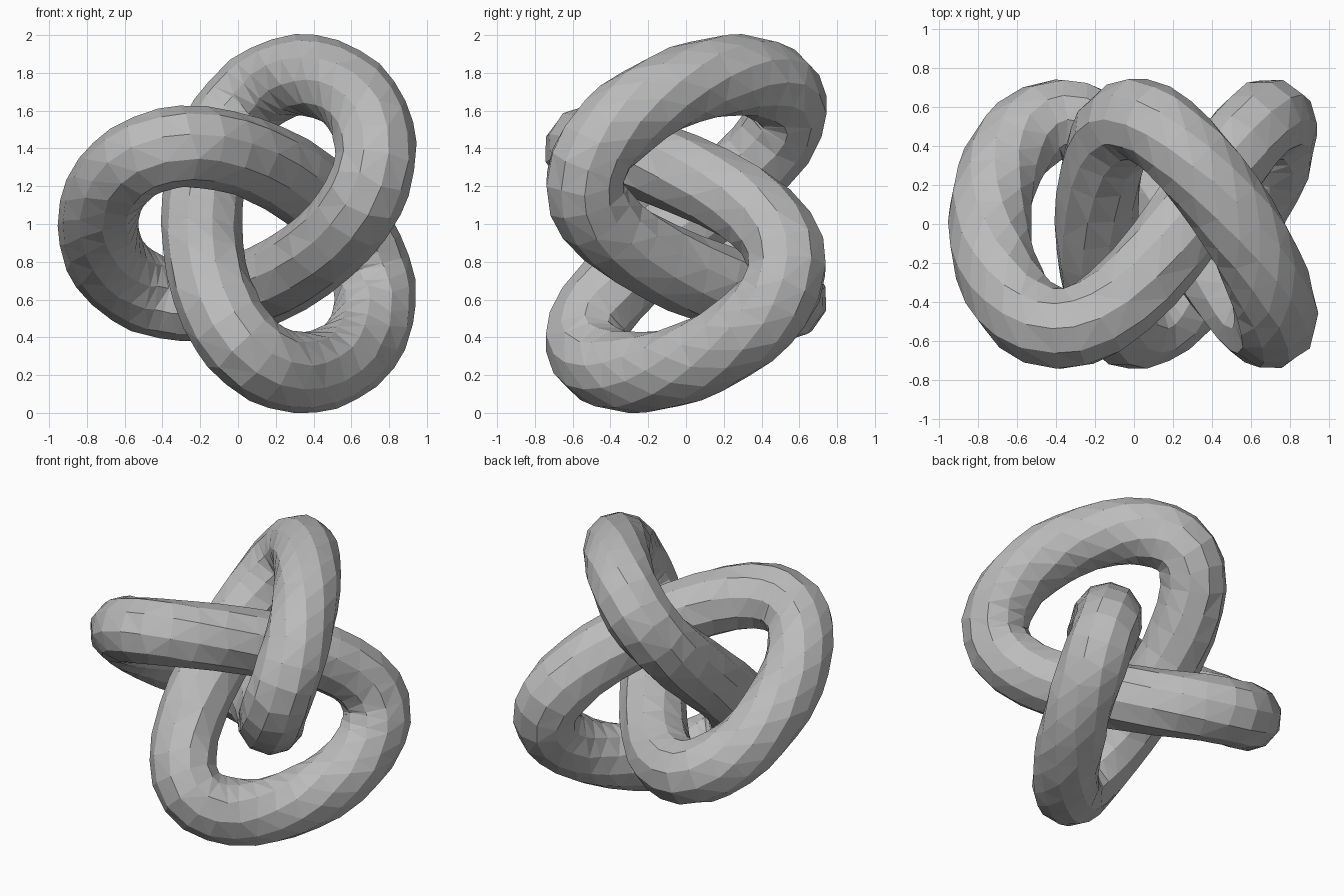
import bpy, bmesh, math, random
from mathutils import Vector

if "Cube" in bpy.data.objects:
    bpy.data.objects.remove(bpy.data.objects["Cube"])
random.seed(4)

SEGMENTS, SIDES, RADIUS = 78, 10, 0.215
LOOP, LOBE, SHOULDER = 0.275, 0.59, 0.013
DEPTH, ROUNDING = 0.53, 0.08
CENTRE = Vector((0.11, 0, 1))


def knot(t):
    """Centre line of a three-lobed knot with broad, rounded lobes."""
    return CENTRE + Vector((
        -LOOP * math.cos(t) - LOBE * math.cos(2 * t) + SHOULDER * math.cos(4 * t),
        -DEPTH * (math.sin(3 * t) - ROUNDING * math.sin(6 * t)),
        -LOOP * math.sin(t) + LOBE * math.sin(2 * t) + SHOULDER * math.sin(4 * t)))


# Stone grey material
grey = bpy.data.materials.new("stone grey")
grey.use_nodes = True
grey.diffuse_color = (0.5, 0.5, 0.5, 1)
grey.node_tree.nodes["Principled BSDF"].inputs["Base Color"].default_value = (0.5, 0.5, 0.5, 1)

# Rings of a slightly rough tube around the centre line
bm = bmesh.new()
rings = []
for i in range(SEGMENTS):
    t = math.tau * i / SEGMENTS
    tangent = (knot(t + 0.01) - knot(t - 0.01)).normalized()
    side = tangent.cross(Vector((0, 1, 0))).normalized()
    up = side.cross(tangent)
    ring = []
    for j in range(SIDES):
        a = math.tau * j / SIDES
        r = RADIUS * random.uniform(0.98, 1.02)
        slide = tangent * random.uniform(-0.02, 0.02)
        ring.append(bm.verts.new(knot(t) + (side * math.cos(a) + up * math.sin(a)) * r + slide))
    rings.append(ring)

# Skin between neighbouring rings, closing the loop
for i in range(SEGMENTS):
    a, b = rings[i], rings[(i + 1) % SEGMENTS]
    for j in range(SIDES):
        k = (j + 1) % SIDES
        bm.faces.new((a[j], a[k], b[k], b[j]))
bmesh.ops.triangulate(bm, faces=bm.faces[:])
bmesh.ops.recalc_face_normals(bm, faces=bm.faces[:])

mesh = bpy.data.meshes.new("knotted_tube")
bm.to_mesh(mesh)
bm.free()
mesh.materials.append(grey)
bpy.context.collection.objects.link(bpy.data.objects.new("knotted_tube", mesh))
